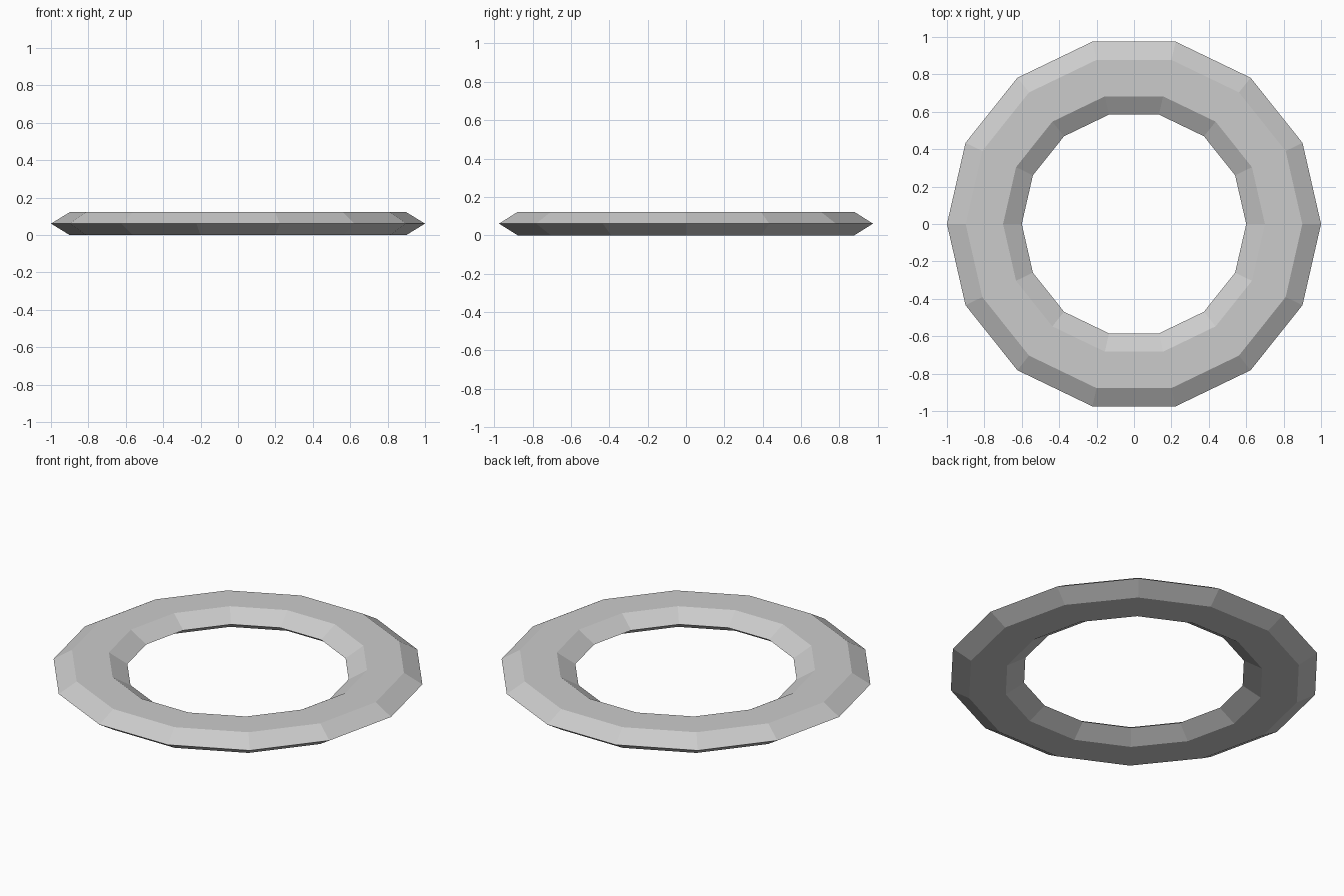
import bpy
import bmesh
from math import cos, sin, tau

if "Cube" in bpy.data.objects:
    bpy.data.objects.remove(bpy.data.objects["Cube"])

SIDES = 14
# Hexagonal cross-section: (radius, height), counter-clockwise
PROFILE = [(1.0, 0.061), (0.9, 0.122), (0.7, 0.122),
           (0.6, 0.061), (0.7, 0.0), (0.9, 0.0)]

# Sweep the cross-section around z
bm = bmesh.new()
rings = []
for i in range(SIDES):
    a = tau * i / SIDES
    rings.append([bm.verts.new((r * cos(a), r * sin(a), z)) for r, z in PROFILE])

n = len(PROFILE)
for i in range(SIDES):
    here, there = rings[i], rings[(i + 1) % SIDES]
    for j in range(n):
        k = (j + 1) % n
        bm.faces.new((here[j], there[j], there[k], here[k]))
bmesh.ops.recalc_face_normals(bm, faces=bm.faces)

# Flat-shaded ring
mesh = bpy.data.meshes.new("ring")
bm.to_mesh(mesh)
bm.free()
ring = bpy.data.objects.new("ring", mesh)
bpy.context.collection.objects.link(ring)
